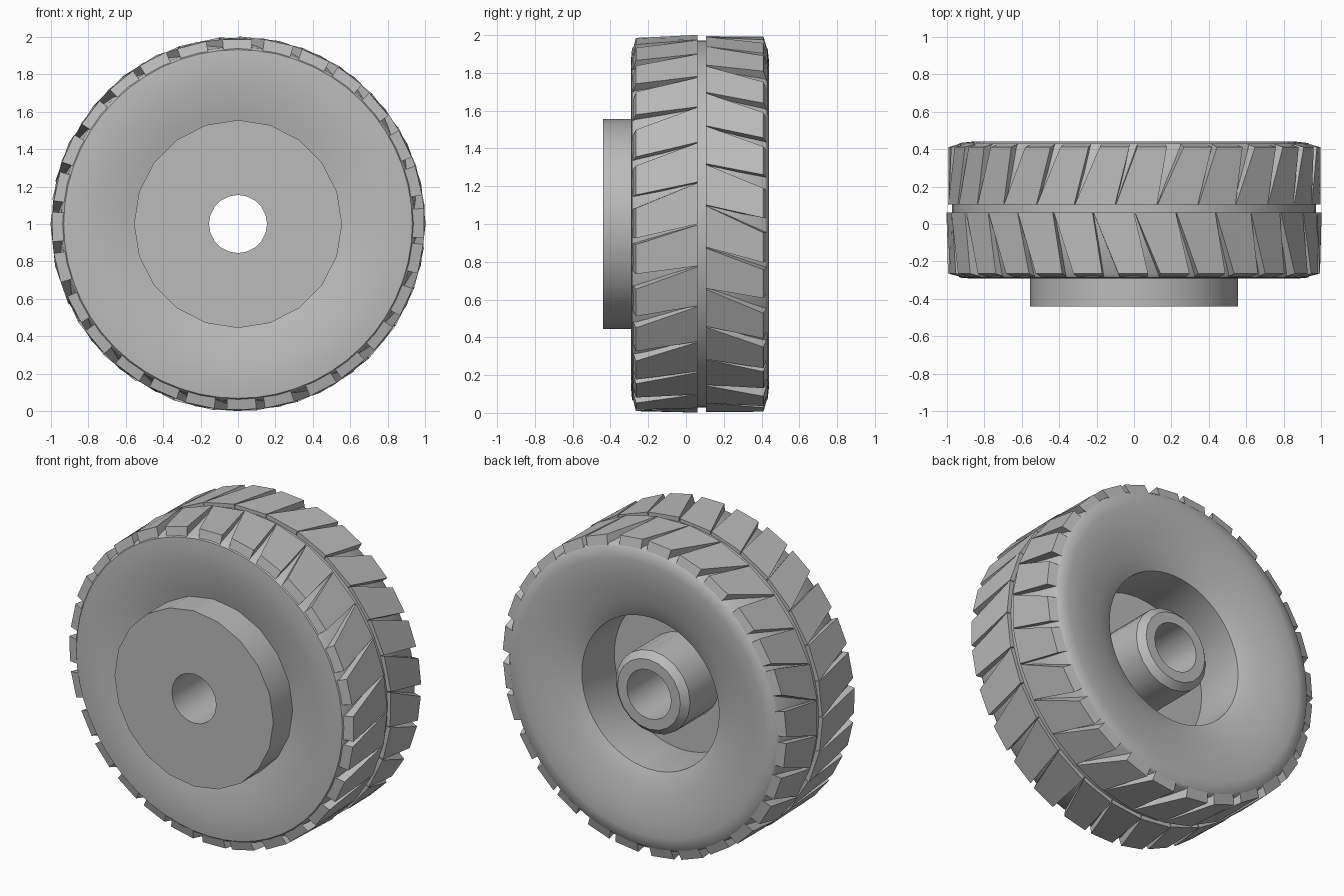
import bpy, bmesh, math, random

random.seed(4)
if "Cube" in bpy.data.objects:
    bpy.data.objects.remove(bpy.data.objects["Cube"], do_unlink=True)

grey = bpy.data.materials.new("plain grey")
grey.use_nodes = True
grey.diffuse_color = (0.5, 0.5, 0.5, 1)
grey.node_tree.nodes["Principled BSDF"].inputs["Base Color"].default_value = (0.5, 0.5, 0.5, 1)


def polar(r, angle, y):
    return (r * math.cos(angle), y, 1 + r * math.sin(angle))


def finish(name, bm, smooth_angle=None):
    bmesh.ops.recalc_face_normals(bm, faces=bm.faces)
    mesh = bpy.data.meshes.new(name)
    bm.to_mesh(mesh)
    bm.free()
    mesh.materials.append(grey)
    obj = bpy.data.objects.new(name, mesh)
    bpy.context.collection.objects.link(obj)
    if smooth_angle:
        bpy.ops.object.select_all(action='DESELECT')
        obj.select_set(True)
        bpy.context.view_layer.objects.active = obj
        bpy.ops.object.shade_smooth_by_angle(angle=math.radians(smooth_angle))
    return obj


def lathe(name, profile, sides, smooth_angle):
    """Spin a closed (radius, y) profile around the axle."""
    bm = bmesh.new()
    rings = [[bm.verts.new(polar(r, math.tau * i / sides, y)) for r, y in profile]
             for i in range(sides)]
    n = len(profile)
    for i in range(sides):
        a, b = rings[i], rings[(i + 1) % sides]
        for j in range(n):
            k = (j + 1) % n
            bm.faces.new((a[j], a[k], b[k], b[j]))
    return finish(name, bm, smooth_angle)


# Tyre carcass with rounded sidewalls and a shallow crown
lathe("tyre", [(0.48, -0.1), (0.53, -0.24), (0.6, -0.258), (0.68, -0.275),
               (0.77, -0.287), (0.86, -0.292), (0.93, -0.286), (0.945, -0.268),
               (0.972, 0.0), (0.972, 0.17), (0.945, 0.415), (0.93, 0.432),
               (0.86, 0.44), (0.77, 0.435), (0.68, 0.42), (0.6, 0.4),
               (0.53, 0.38), (0.48, 0.355)], 56, 45)

# Hub: front plate, recessed back and central bored tube with a bevelled end
lathe("hub", [(0.155, -0.44), (0.555, -0.44), (0.555, 0.03), (0.26, 0.03),
              (0.26, 0.33), (0.22, 0.37), (0.155, 0.37)], 20, 35)


# Tread: chevron lugs that narrow towards the sidewall
def tread_row(name, y_centre, y_top, y_side, count, offset):
    bm = bmesh.new()
    pitch = math.tau / count
    for i in range(count):
        start = (i + offset) * pitch
        shift = random.uniform(-0.02, 0.02)
        inner = (start, start + 0.98 * pitch)
        outer = (start - 0.065 + shift, start + 0.98 * pitch - 0.125 + shift)
        crown = 1.002 - random.uniform(0, 0.008)
        lip = crown - 0.006
        # centre bottom, centre top, shoulder top, side bottom
        section = [(0.91, y_centre, inner), (crown, y_centre, inner),
                   (lip, y_top, outer), (0.91, y_side, outer)]
        ends = [[bm.verts.new(polar(r, ang[e], y)) for r, y, ang in section]
                for e in (0, 1)]
        bm.faces.new(ends[0])
        bm.faces.new(ends[1][::-1])
        for j in range(4):
            k = (j + 1) % 4
            bm.faces.new((ends[0][j], ends[0][k], ends[1][k], ends[1][j]))
    return finish(name, bm)


tread_row("front_tread_lugs", 0.062, -0.265, -0.286, 28, 0.0)
tread_row("back_tread_lugs", 0.105, 0.41, 0.434, 28, 0.45)
